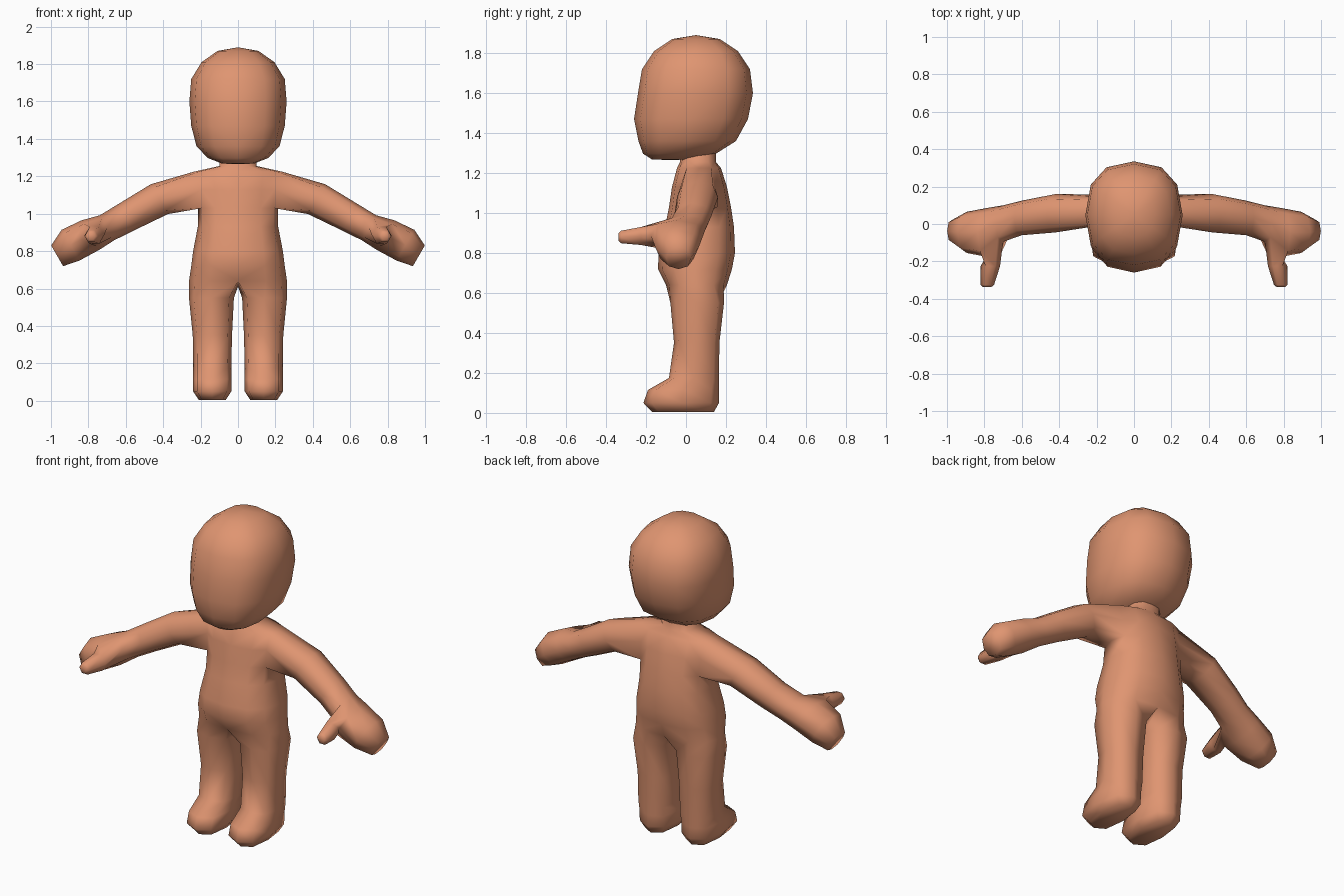
import bpy, bmesh, math

if "Cube" in bpy.data.objects:
    bpy.data.objects.remove(bpy.data.objects["Cube"])

skin = bpy.data.materials.new("warm_skin")
skin.diffuse_color = (0.74, 0.30, 0.165, 1)
skin.use_nodes = True
skin.node_tree.nodes["Principled BSDF"].inputs["Base Color"].default_value = skin.diffuse_color


def power(v, p=0.82):
    """Slightly squared-off circle coordinate."""
    return 0.0 if abs(v) < 1e-6 else math.copysign(abs(v) ** p, v)


def half_ring(bm, w, front, back, z):
    """Seven points from the front midline round the side to the back midline."""
    mid, half = (front + back) / 2, (back - front) / 2
    return [bm.verts.new((w * power(math.sin(a)), mid - half * power(math.cos(a)), z))
            for a in (math.pi * k / 6 for k in range(7))]


def strip(bm, a, b, skip=(), closed=False):
    """Join two rows of points with quads."""
    n = len(a)
    for i in range(n if closed else n - 1):
        if i not in skip:
            j = (i + 1) % n
            bm.faces.new((a[i], a[j], b[j], b[i]))


def finish(bm, name):
    """Mirror the half mesh and smooth it."""
    bmesh.ops.delete(bm, geom=[v for v in bm.verts if not v.link_faces], context='VERTS')
    bmesh.ops.recalc_face_normals(bm, faces=bm.faces)
    # face normals must point away from the part's own volume
    me = bpy.data.meshes.new(name)
    bm.to_mesh(me)
    bm.free()
    ob = bpy.data.objects.new(name, me)
    bpy.context.collection.objects.link(ob)
    me.materials.append(skin)
    me.shade_smooth()
    mod = ob.modifiers.new("mirror", 'MIRROR')
    mod.use_clip = True
    mod.merge_threshold = 0.002
    return ob


# ---- head: half rings (half width, front y, back y, z) ----
bm = bmesh.new()
rings = [half_ring(bm, *r) for r in (
    (.085, -.17, .02, 1.268), (.16, -.215, .15, 1.297), (.222, -.238, .25, 1.36),
    (.25, -.26, .31, 1.47), (.26, -.24, .335, 1.60), (.25, -.22, .32, 1.72),
    (.195, -.16, .26, 1.81), (.11, -.07, .17, 1.87))]
for a, b in zip(rings, rings[1:]):
    strip(bm, a, b)
for ring, tip in ((rings[0], (0, -.08, 1.265)), (rings[-1], (0, .05, 1.89))):
    pole = bm.verts.new(tip)
    for a, b in zip(ring, ring[1:]):
        bm.faces.new((a, b, pole))
finish(bm, "head")

# ---- body: torso and neck ----
bm = bmesh.new()
rings = [half_ring(bm, *r) for r in (
    (.262, -.10, .205, .64), (.25, -.14, .23, .72), (.24, -.137, .245, .80),
    (.215, -.105, .24, .93), (.215, -.085, .225, 1.03), (.22, -.07, .205, 1.13),
    (.235, -.045, .175, 1.225), (.10, -.03, .15, 1.255), (.095, -.025, .15, 1.33))]
for i, (a, b) in enumerate(zip(rings, rings[1:])):
    strip(bm, a, b, skip=(2, 3) if i in (4, 5) else ())   # leave the armhole open

# leg and foot: eight-sided rings (inner x, outer x, front y, back y, z)
loop = rings[0] + [bm.verts.new((0, .06, .61))]
for x0, x1, y0, y1, z in (
        (.022, .262, -.078, .19, .55), (.032, .242, -.06, .167, .35),
        (.036, .24, -.085, .165, .175), (.036, .24, -.19, .165, .115),
        (.036, .24, -.213, .165, .05), (.065, .21, -.17, .14, .005)):
    cx, cy, rx, ry = (x0 + x1) / 2, (y0 + y1) / 2, (x1 - x0) / 2, (y1 - y0) / 2
    new = [bm.verts.new((cx + rx * power(math.cos(a), .7), cy + ry * power(math.sin(a), .7), z))
           for a in (math.radians(225 + 45 * k) for k in range(8))]
    strip(bm, loop, new, closed=True)
    loop = new
bm.faces.new(loop)
# open strip at the crotch is closed by the midline points of both halves

# arm and hand: rings (x, z, half height, front y, back y), from bottom round the back
A, B, C = rings[4:7]
loop = [A[3], A[4], B[4], C[4], C[3], C[2], B[2], A[2]]
arm = []
for x, z, h, y0, y1 in (
        (.42, 1.078, .092, -.045, .16), (.60, .98, .082, -.06, .125),
        (.70, .925, .077, -.095, .10), (.79, .885, .092, -.175, .085),
        (.895, .832, .095, -.155, .065), (.967, .775, .064, -.10, .025)):
    new = []
    for k in range(8):
        a = math.radians(45 * k)
        s = -h * power(math.cos(a))
        new.append(bm.verts.new((x + .5 * s, (y0 + y1) / 2 + (y1 - y0) / 2 * power(math.sin(a)),
                                 z + .866 * s)))
    strip(bm, loop, new, closed=True, skip=(5, 6) if len(arm) == 3 else ())
    loop = new
    arm.append(new)
bm.faces.new(loop)

# thumb grows from the gap on the front of the hand
p, q = arm[2], arm[3]
loop = [p[5], p[6], p[7], q[7], q[6], q[5]]
for x, y, z, r in ((.768, -.225, .885, .052), (.784, -.325, .88, .036), (.786, -.338, .88, .022)):
    new = [bm.verts.new((x + r * math.cos(a), y, z + r * math.sin(a)))
           for a in (math.radians(120 + 60 * k) for k in range(6))]
    strip(bm, loop, new, closed=True)
    loop = new
bm.faces.new(loop)
finish(bm, "body")
